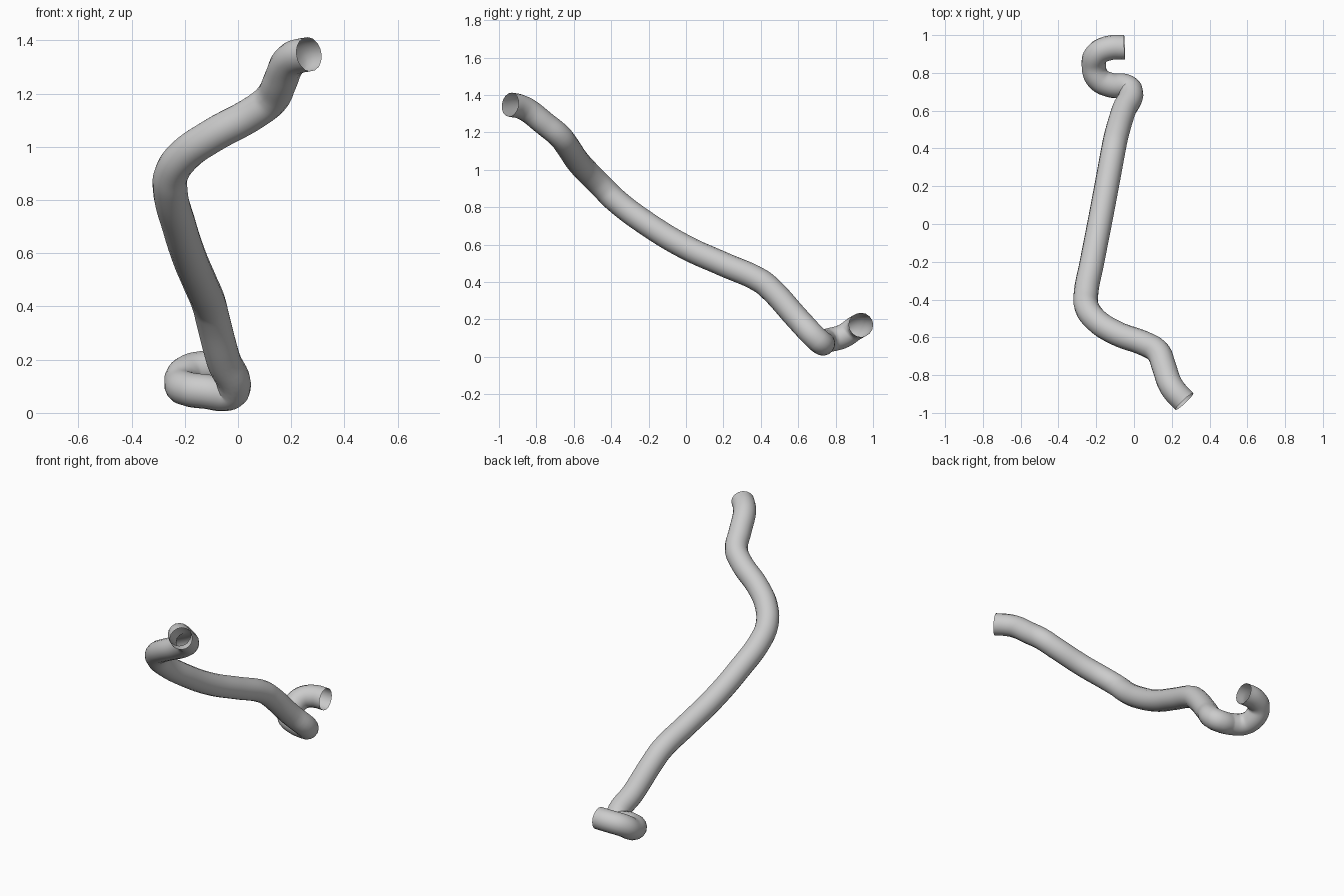
import bpy
from mathutils import Vector

cube = bpy.data.objects.get("Cube")
if cube:
    bpy.data.objects.remove(cube)

# Pipe material
grey = bpy.data.materials.new("light_grey")
grey.use_nodes = True
grey.diffuse_color = (0.6, 0.6, 0.6, 1)
grey.node_tree.nodes["Principled BSDF"].inputs["Base Color"].default_value = (0.6, 0.6, 0.6, 1)

# Centre line from the low rear mouth to the high front mouth
path = [
    (-0.05, 0.935, 0.17), (-0.13, 0.932, 0.168), (-0.195, 0.90, 0.15),
    (-0.213, 0.84, 0.11), (-0.19, 0.77, 0.09), (-0.12, 0.734, 0.08),
    (-0.04, 0.727, 0.073), (-0.018, 0.705, 0.09), (-0.055, 0.60, 0.20),
    (-0.098, 0.45, 0.365), (-0.108, 0.40, 0.405), (-0.145, 0.20, 0.495),
    (-0.183, 0.0, 0.585), (-0.222, -0.20, 0.705), (-0.255, -0.38, 0.84),
    (-0.25, -0.44, 0.90), (-0.20, -0.51, 0.97), (-0.10, -0.575, 1.04),
    (0.07, -0.64, 1.135), (0.125, -0.675, 1.18), (0.16, -0.76, 1.25),
    (0.19, -0.845, 1.317), (0.218, -0.888, 1.338), (0.267, -0.94, 1.348),
]
curve = bpy.data.curves.new("pipe_path", "CURVE")
curve.dimensions = "3D"
curve.bevel_depth = 0.065
curve.bevel_resolution = 6
curve.resolution_u = 6
curve.use_fill_caps = False
spline = curve.splines.new("BEZIER")
spline.bezier_points.add(len(path) - 1)
for point, co in zip(spline.bezier_points, path):
    point.co = Vector(co)
    point.handle_left_type = point.handle_right_type = "AUTO"

pipe = bpy.data.objects.new("bent_pipe", curve)
bpy.context.collection.objects.link(pipe)
curve.materials.append(grey)

# Turn the swept pipe into an open-ended smooth mesh
bpy.ops.object.select_all(action="DESELECT")
pipe.select_set(True)
bpy.context.view_layer.objects.active = pipe
bpy.ops.object.convert(target="MESH")
bpy.ops.object.shade_smooth_by_angle(angle=0.8)
